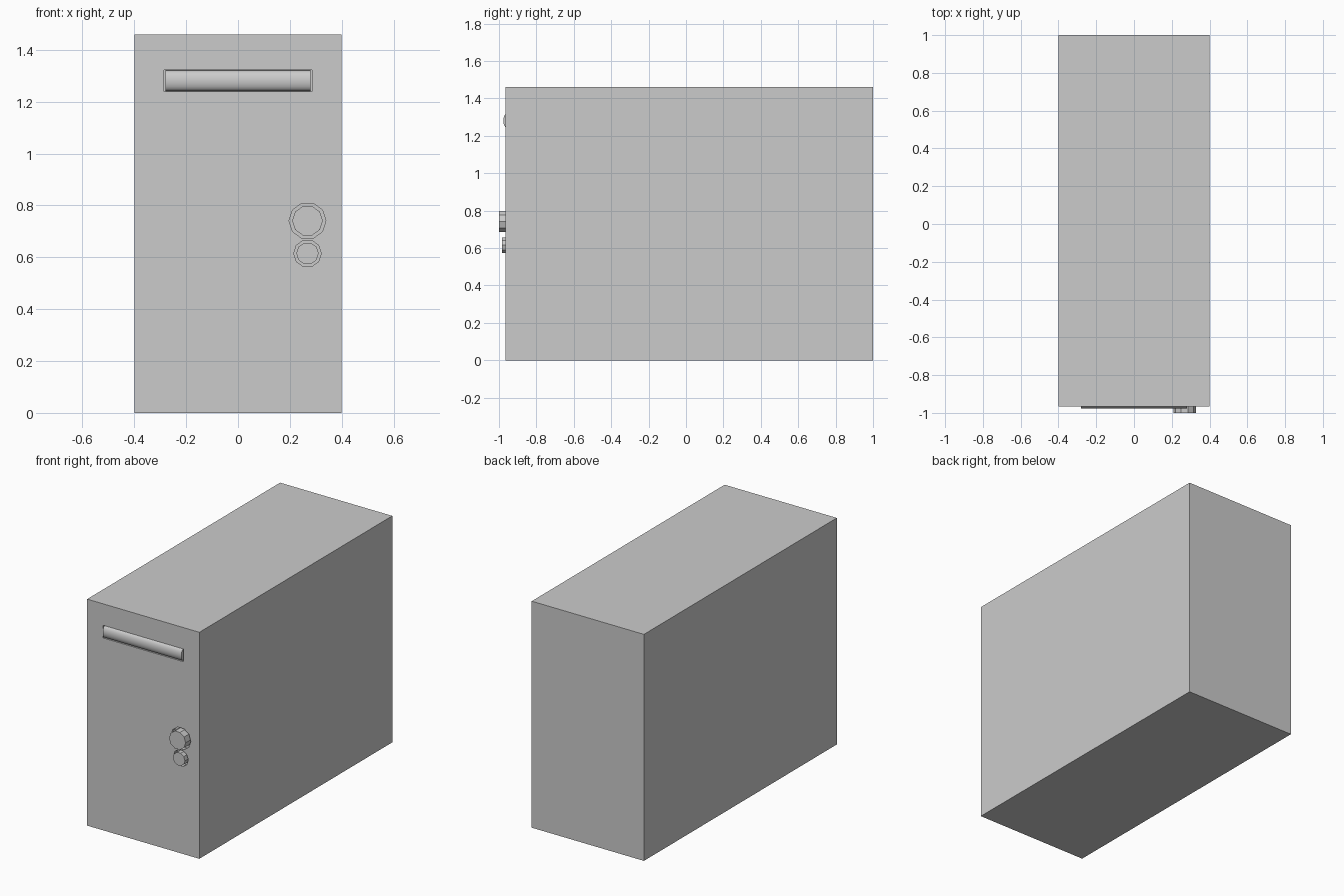
import bpy, bmesh, math

if "Cube" in bpy.data.objects:
    bpy.data.objects.remove(bpy.data.objects["Cube"])

FRONT = -0.965
DEPTH = 0.03  # recess depth


def extrude_profile(name, pts, axis, a, b):
    """Prism from a 2D profile: axis 'y' takes (x, z) points, axis 'x' takes (y, z)."""
    bm = bmesh.new()
    place = (lambda p, t: (p[0], t, p[1])) if axis == 'y' else (lambda p, t: (t, p[0], p[1]))
    face = bm.faces.new([bm.verts.new(place(p, a)) for p in pts])
    new = bmesh.ops.extrude_face_region(bm, geom=[face])['geom']
    for v in new:
        if isinstance(v, bmesh.types.BMVert):
            setattr(v.co, axis, b)
    bmesh.ops.recalc_face_normals(bm, faces=bm.faces)
    me = bpy.data.meshes.new(name)
    bm.to_mesh(me)
    bm.free()
    ob = bpy.data.objects.new(name, me)
    bpy.context.collection.objects.link(ob)
    return ob


def rect(x, z0, z1):
    return [(-x, z0), (x, z0), (x, z1), (-x, z1)]


def ngon(cx, cz, r, n=10):
    return [(cx + r * math.cos(math.tau * i / n), cz + r * math.sin(math.tau * i / n))
            for i in range(n)]


# Case
case = extrude_profile("case", rect(0.4, 0, 1.46), 'y', FRONT, 1.0)


def recess(name, pts):
    cutter = extrude_profile(name, pts, 'y', FRONT - 0.05, FRONT + DEPTH)
    cutter.hide_render = True
    cutter.hide_set(True)
    mod = case.modifiers.new(name, 'BOOLEAN')
    mod.object = cutter
    mod.operation = 'DIFFERENCE'
    mod.solver = 'EXACT'


# Drive slot with a bowed cover
recess("slot_cutter", rect(0.286, 1.24, 1.322))
half, bow, n = 0.039, 0.022, 10
arc = [(FRONT + 0.01 - bow * math.sqrt(max(0, 1 - t * t)), 1.281 + half * t)
       for t in (math.sin(math.pi * (i / n - 0.5)) for i in range(n + 1))]
back = FRONT + DEPTH
cover = extrude_profile("drive_cover", arc + [(back, 1.281 + half), (back, 1.281 - half)],
                        'x', -0.28, 0.28)
bpy.context.view_layer.objects.active = cover
cover.select_set(True)
bpy.ops.object.shade_smooth_by_angle(angle=math.radians(40))

# Power and reset buttons in round recesses
for name, z, r_hole, r, y in (("power_button", 0.741, 0.071, 0.059, -1.0),
                              ("reset_button", 0.615, 0.053, 0.043, -0.985)):
    recess(name + "_cutter", ngon(0.268, z, r_hole))
    extrude_profile(name, ngon(0.268, z, r), 'y', y, FRONT + DEPTH)
